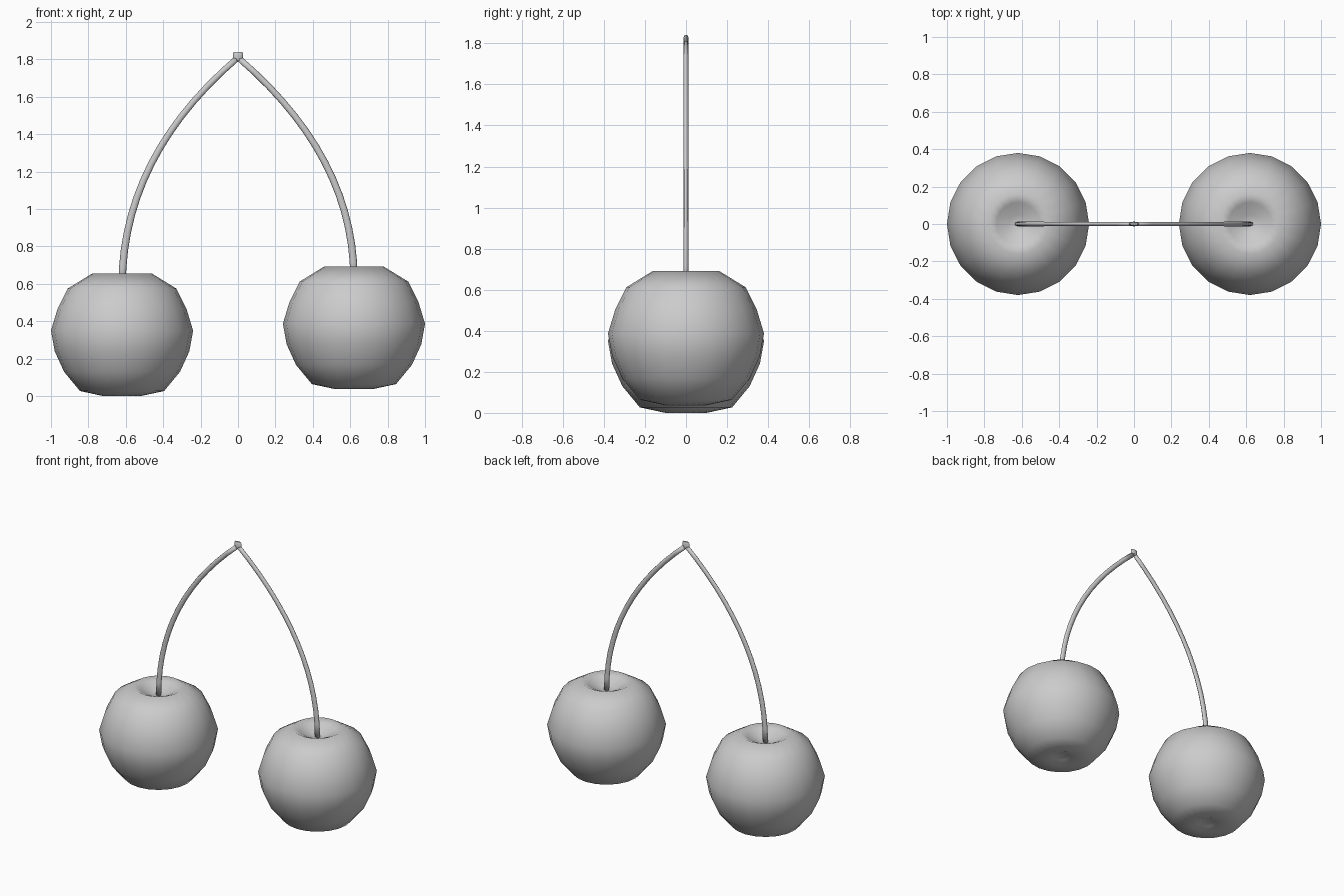
import bpy, bmesh, math
from mathutils import Vector

cube = bpy.data.objects.get("Cube")
if cube:
    bpy.data.objects.remove(cube, do_unlink=True)

grey = bpy.data.materials.new("plain light grey")
grey.use_nodes = True
grey.diffuse_color = (0.6, 0.6, 0.6, 1)
grey.node_tree.nodes["Principled BSDF"].inputs["Base Color"].default_value = (0.6, 0.6, 0.6, 1)


def finish(name, bm, location=(0, 0, 0)):
    bmesh.ops.recalc_face_normals(bm, faces=bm.faces)
    for face in bm.faces:
        face.smooth = True
    mesh = bpy.data.meshes.new(name)
    bm.to_mesh(mesh)
    bm.free()
    mesh.materials.append(grey)
    obj = bpy.data.objects.new(name, mesh)
    obj.location = location
    bpy.context.collection.objects.link(obj)
    return obj


def lathe(name, profile, steps, location):
    """Spin a radius/height profile around the z axis."""
    bm = bmesh.new()
    verts = [bm.verts.new((r, 0, z)) for r, z in profile]
    edges = [bm.edges.new(pair) for pair in zip(verts, verts[1:])]
    bmesh.ops.spin(bm, geom=verts + edges, cent=(0, 0, 0), axis=(0, 0, 1),
                   angle=math.tau, steps=steps, use_merge=False)
    bmesh.ops.remove_doubles(bm, verts=bm.verts, dist=0.0005)
    return finish(name, bm, location)


def sweep(name, path, sizes, sides=8):
    """Sweep an oval section along a path lying in the xz plane."""
    bm = bmesh.new()
    rings = []
    for i, (point, (wide, deep)) in enumerate(zip(path, sizes)):
        tangent = (path[min(i + 1, len(path) - 1)] - path[max(i - 1, 0)]).normalized()
        across = Vector((tangent.z, 0, -tangent.x))
        ring = []
        for k in range(sides):
            a = math.tau * k / sides
            ring.append(bm.verts.new(point + across * wide * math.cos(a)
                                     + Vector((0, deep * math.sin(a), 0))))
        rings.append(ring)
    for low, high in zip(rings, rings[1:]):
        for k in range(sides):
            n = (k + 1) % sides
            bm.faces.new((low[k], low[n], high[n], high[k]))
    bm.faces.new(rings[0])
    bm.faces.new(rings[-1])
    return finish(name, bm)


# Fruit outline, from the shallow bottom dimple to the deeper stem dimple
fruit = [(0, 0.025), (0.05, 0.018), (0.1, 0.0), (0.225, 0.027), (0.31, 0.13),
         (0.36, 0.24), (0.38, 0.35), (0.345, 0.465), (0.29, 0.575),
         (0.16, 0.655), (0.115, 0.635), (0.05, 0.598), (0, 0.59)]

# Each side has a fruit and a stem that arcs up to the joint
joint = Vector((0, 0, 1.81))
count = 14
for side, sign, lift in (("right", -1, 0.0), ("left", 1, 0.037)):
    lathe(side + "_fruit", fruit, 20, (sign * 0.62, 0, lift))
    base = Vector((sign * 0.62, 0, 0.585 + lift))
    bend = Vector((sign * 0.62, 0, 1.28))
    path, sizes = [], []
    for i in range(count + 1):
        t = i / count
        path.append(base * (1 - t) ** 2 + bend * 2 * t * (1 - t) + joint * t * t)
        sizes.append((0.02 - 0.004 * t, 0.0125 - 0.001 * t))
    stem = sweep(side + "_stem", path, sizes)

# Small stub where the stems meet
heights = (1.795, 1.802, 1.83, 1.84)
cap = sweep("stem_joint", [Vector((0, 0, z)) for z in heights],
            [(0.021, 0.011), (0.026, 0.013), (0.027, 0.012), (0.022, 0.006)])

# Keep the stub's rims and stem ends crisp
bpy.ops.object.select_all(action="DESELECT")
cap.select_set(True)
bpy.context.view_layer.objects.active = cap
bpy.ops.object.shade_smooth_by_angle(angle=math.radians(40))
